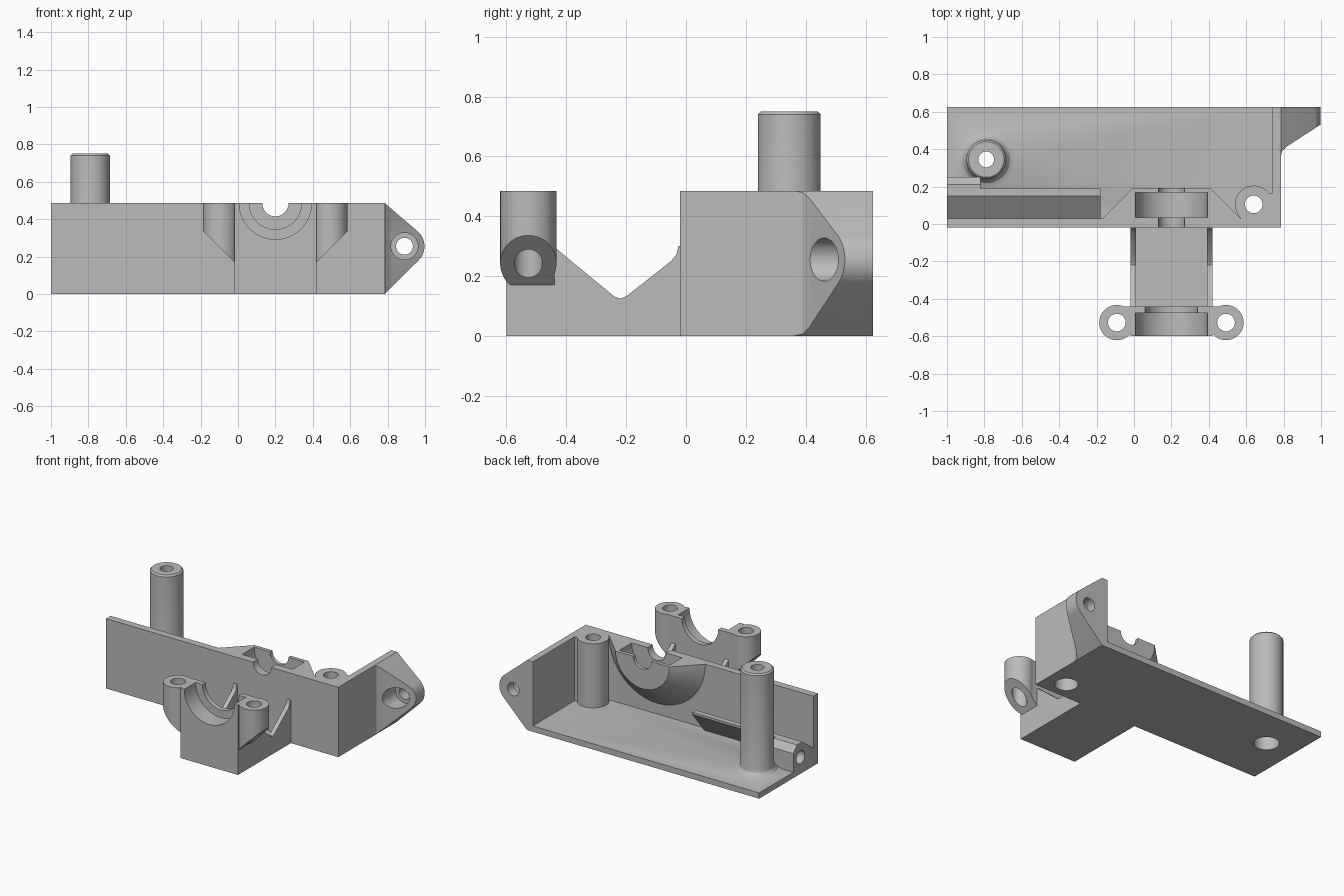
import bpy, bmesh, math
from mathutils import Vector, Matrix

if "Cube" in bpy.data.objects:
    bpy.data.objects.remove(bpy.data.objects["Cube"], do_unlink=True)

grey = bpy.data.materials.new("plain grey")
grey.use_nodes = True
grey.diffuse_color = (0.5, 0.5, 0.5, 1)
grey.node_tree.nodes["Principled BSDF"].inputs["Base Color"].default_value = (0.5, 0.5, 0.5, 1)

TOP = 0.485      # rim height
FLOOR = 0.04     # plate thickness
AXIS = 0.2       # shaft position in x


def finish(name, bm):
    bmesh.ops.recalc_face_normals(bm, faces=bm.faces)
    mesh = bpy.data.meshes.new(name)
    bm.to_mesh(mesh)
    bm.free()
    mesh.materials.append(grey)
    obj = bpy.data.objects.new(name, mesh)
    bpy.context.collection.objects.link(obj)
    return obj


def prism(name, points, axis, start, end):
    """Extrude a 2D outline along an axis; outline uses the other two axes in order."""
    def place(p, d):
        return {"x": (d, p[0], p[1]), "y": (p[0], d, p[1]), "z": (p[0], p[1], d)}[axis]
    bm = bmesh.new()
    face = bm.faces.new([bm.verts.new(place(p, start)) for p in points])
    ext = bmesh.ops.extrude_face_region(bm, geom=[face])
    moved = [v for v in ext["geom"] if isinstance(v, bmesh.types.BMVert)]
    bmesh.ops.translate(bm, verts=moved, vec=Vector(place((0, 0), end - start)))
    return finish(name, bm)


def box(name, x0, x1, y0, y1, z0, z1):
    return prism(name, [(x0, y0), (x1, y0), (x1, y1), (x0, y1)], "z", z0, z1)


def rod(name, axis, centre, start, end, r1, r2=None):
    """Cylinder or cone along an axis."""
    bm = bmesh.new()
    bmesh.ops.create_cone(bm, cap_ends=True, segments=64, radius1=r1,
                          radius2=r1 if r2 is None else r2, depth=end - start)
    mid, (a, b) = (start + end) / 2, centre
    turn, pos = {"x": (Matrix.Rotation(math.pi / 2, 4, "Y"), (mid, a, b)),
                 "y": (Matrix.Rotation(-math.pi / 2, 4, "X"), (a, mid, b)),
                 "z": (Matrix.Identity(4), (a, b, mid))}[axis]
    bmesh.ops.transform(bm, matrix=Matrix.Translation(pos) @ turn, verts=bm.verts)
    return finish(name, bm)


def lathe(name, profile, x, y):
    bm = bmesh.new()
    verts = [bm.verts.new((x + r, y, z)) for r, z in profile]
    edges = [bm.edges.new(pair) for pair in zip(verts, verts[1:])]
    bmesh.ops.spin(bm, geom=verts + edges, cent=(x, y, 0), axis=(0, 0, 1),
                   angle=2 * math.pi, steps=64)
    bmesh.ops.remove_doubles(bm, verts=bm.verts, dist=1e-5)
    return finish(name, bm)


def combine(target, tools, operation):
    """Apply boolean operations and discard the tools."""
    for tool in tools:
        mod = target.modifiers.new("combine", "BOOLEAN")
        mod.operation, mod.solver, mod.object = operation, "EXACT", tool
        bpy.context.view_layer.update()
        graph = bpy.context.evaluated_depsgraph_get()
        mesh = bpy.data.meshes.new_from_object(target.evaluated_get(graph))
        target.modifiers.clear()
        target.data = mesh
        bpy.data.objects.remove(tool, do_unlink=True)
    return target


# Tray: floor, front wall and end wall
tray = prism("tray", [(-0.02, 0), (0.625, 0), (0.625, FLOOR), (0.03, FLOOR),
                      (0.03, TOP), (-0.02, TOP)], "x", -1, 0.785)
end_wall = box("end_wall", 0.74, 0.785, -0.02, 0.625, 0, TOP)

# Screw boss in the corner
corner = box("corner_fill", 0.64, 0.76, 0, 0.165, 0.01, TOP)
boss = rod("corner_boss", "z", (0.64, 0.105), 0.01, TOP, 0.1)

# Tall post with a filleted foot
post = lathe("tall_post", [(0, 0.01), (0.155, 0.01), (0.155, FLOOR), (0.127, 0.052), (0.112, 0.07),
                           (0.105, 0.1), (0.105, 0.74), (0.095, 0.75), (0, 0.75)], -0.79, 0.345)

# Conical rear bearing housing, trimmed at the rim
housing = rod("rear_housing", "y", (AXIS, TOP), 0, 0.193, 0.4, 0.207)
combine(housing, [box("trim", -1, 1, -1, 1, TOP, 1)], "DIFFERENCE")

# Slanted guide rail with a tube block at its end
rail = prism("guide_rail", [(0.01, 0.02), (0.05, 0.03), (0.19, 0.2), (0.19, 0.215),
                            (0.15, 0.215), (0.03, 0.125), (0.01, 0.12)], "x", -1, -0.18)
block = prism("tube_block", [(0.01, 0.02), (0.25, 0.02), (0.25, 0.17), (0.21, 0.215),
                             (0.15, 0.215), (0.03, 0.125), (0.01, 0.12)], "x", -1, -0.82)

combine(tray, [end_wall, corner, boss, post, housing, rail, block], "UNION")
combine(tray, [
    rod("bearing_pocket", "y", (AXIS, TOP), 0.035, 0.168, 0.193),
    rod("shaft_slot", "y", (AXIS, TOP), -0.1, 0.3, 0.07),
    rod("boss_hole", "z", (0.64, 0.105), -0.1, 0.6, 0.047),
    rod("boss_recess", "z", (0.64, 0.105), -0.1, 0.2, 0.074),
    rod("post_hole", "z", (-0.79, 0.345), -0.1, 0.9, 0.042),
    rod("post_recess", "z", (-0.79, 0.345), -0.1, 0.2, 0.08),
    rod("tube_hole", "x", (0.17, 0.115), -1.1, -0.8, 0.045),
], "DIFFERENCE")

# Side mounting lug: rounded triangle trimmed by a slanted plan
nose = [(0.89 + 0.107 * math.cos(math.radians(a)), 0.255 + 0.107 * math.sin(math.radians(a)))
        for a in range(-45, 50, 5)]
lug = prism("mounting_lug", [(0.75, 0), (0.785, 0)] + nose + [(0.785, TOP), (0.75, TOP)],
            "y", 0.3, 0.625)
plan = prism("lug_plan", [(0.77, 0.35), (0.785, 0.36), (0.792, 0.39), (0.815, 0.413),
                          (1.0, 0.533), (1.02, 0.7), (0.77, 0.7)], "z", -0.1, 0.6)
combine(lug, [plan], "INTERSECT")
combine(lug, [rod("lug_hole", "y", (0.89, 0.255), 0.2, 0.8, 0.045),
              rod("lug_recess", "y", (0.89, 0.255), 0.2, 0.56, 0.072)], "DIFFERENCE")

# Front bearing stand with two screw ears, tapered below
stand = box("front_stand", -0.02, 0.42, -0.6, -0.44, 0, TOP)
ears = [rod("ear", "z", (AXIS + s * 0.292, -0.527), 0, TOP, 0.094) for s in (-1, 1)]
combine(stand, ears + [box("neck", -0.09, 0.49, -0.575, -0.44, 0, TOP)], "UNION")
half = [(0.22, -0.01), (0.22, 0.17), (0.4, 0.35), (0.4, 0.6)]
outline = [(AXIS + x, z) for x, z in half] + [(AXIS - x, z) for x, z in reversed(half)]
combine(stand, [prism("taper", outline, "y", -0.8, -0.3)], "INTERSECT")
combine(stand, [rod("ear_hole", "z", (AXIS + s * 0.292, -0.527), -0.1, 0.6, 0.047)
                for s in (-1, 1)] +
        [rod("front_pocket", "y", (AXIS, TOP), -0.7, -0.475, 0.193),
         rod("front_slot", "y", (AXIS, TOP), -0.7, -0.4, 0.14)], "DIFFERENCE")

# Bridge between stand and tray: floor with two notched side walls
bridge = box("bridge_floor", -0.02, 0.42, -0.45, -0.015, 0, FLOOR)
notch = [(-0.45, 0), (-0.015, 0), (-0.015, 0.3), (-0.025, 0.3), (-0.033, 0.27), (-0.05, 0.25),
         (-0.2, 0.132), (-0.22, 0.125), (-0.24, 0.132), (-0.435, 0.293), (-0.45, 0.3)]
sides = [prism("bridge_side", notch, "x", x, x + 0.03) for x in (-0.02, 0.39)]

# Smooth the round surfaces, keep the edges crisp
bpy.ops.object.select_all(action="DESELECT")
for obj in [tray, lug, stand, bridge] + sides:
    obj.select_set(True)
bpy.context.view_layer.objects.active = tray
bpy.ops.object.shade_smooth_by_angle(angle=math.radians(25))
